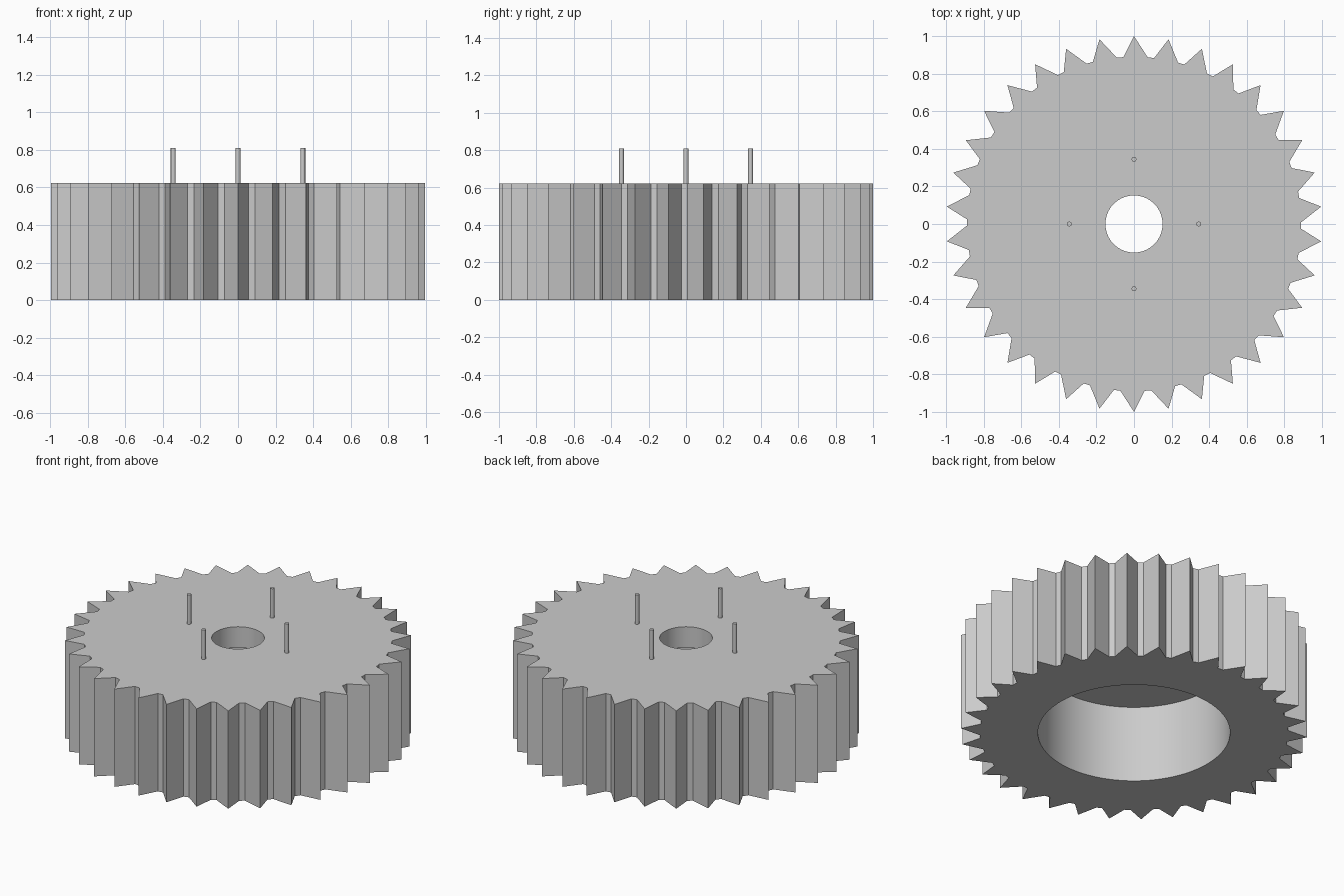
import bpy
import bmesh
import math

cube = bpy.data.objects.get("Cube")
if cube:
    bpy.data.objects.remove(cube, do_unlink=True)

grey = bpy.data.materials.new("plain grey")
grey.use_nodes = True
colour = (0.6, 0.6, 0.6, 1)
grey.diffuse_color = colour
grey.node_tree.nodes["Principled BSDF"].inputs["Base Color"].default_value = colour

TEETH = 34
STEP = math.tau / TEETH
HEIGHT, CEILING = 0.623, 0.49
ROOT, TIP = 0.89, 1.0
HALF_TOOTH, LEAN = 0.073, 0.009    # angles at the tooth root


def ring(bm, radius, z, toothed=False):
    """Closed loop with three points per tooth, plain or toothed."""
    verts = []
    for i in range(TEETH):
        mid = math.pi / 2 + i * STEP
        for side in (-1, 0, 1):
            a, r = mid + side * STEP / 3, radius
            if toothed:
                a = mid + side * HALF_TOOTH - (LEAN if side else 0)
                r = ROOT if side else TIP
            verts.append(bm.verts.new((r * math.cos(a), r * math.sin(a), z)))
    return verts


def finish(bm, name, angle):
    bmesh.ops.recalc_face_normals(bm, faces=bm.faces[:])
    mesh = bpy.data.meshes.new(name)
    bm.to_mesh(mesh)
    bm.free()
    mesh.materials.append(grey)
    obj = bpy.data.objects.new(name, mesh)
    bpy.context.collection.objects.link(obj)
    bpy.ops.object.select_all(action="DESELECT")
    obj.select_set(True)
    bpy.context.view_layer.objects.active = obj
    bpy.ops.object.shade_smooth_by_angle(angle=math.radians(angle))


# Toothed wheel: outer wall, top, centre hole, inner ceiling, wide bore, underside
bm = bmesh.new()
loops = [
    ring(bm, TIP, 0, True),
    ring(bm, TIP, HEIGHT, True),
    ring(bm, 0.152, HEIGHT),
    ring(bm, 0.152, CEILING),
    ring(bm, 0.555, CEILING),
    ring(bm, 0.555, 0),
]
for lower, upper in zip(loops, loops[1:] + loops[:1]):
    for i in range(len(lower)):
        j = (i + 1) % len(lower)
        bm.faces.new((lower[i], lower[j], upper[j], upper[i]))
finish(bm, "gear_wheel", 20)

# Four upright pins around the centre hole
for k, name in enumerate(("left_pin", "back_pin", "right_pin", "front_pin")):
    bm = bmesh.new()
    bmesh.ops.create_cone(bm, cap_ends=True, segments=24, radius1=0.013,
                          radius2=0.013, depth=0.21)
    a = k * math.pi / 2
    bmesh.ops.translate(bm, verts=bm.verts[:],
                        vec=(0.345 * math.cos(a), 0.345 * math.sin(a), 0.705))
    finish(bm, name, 30)
